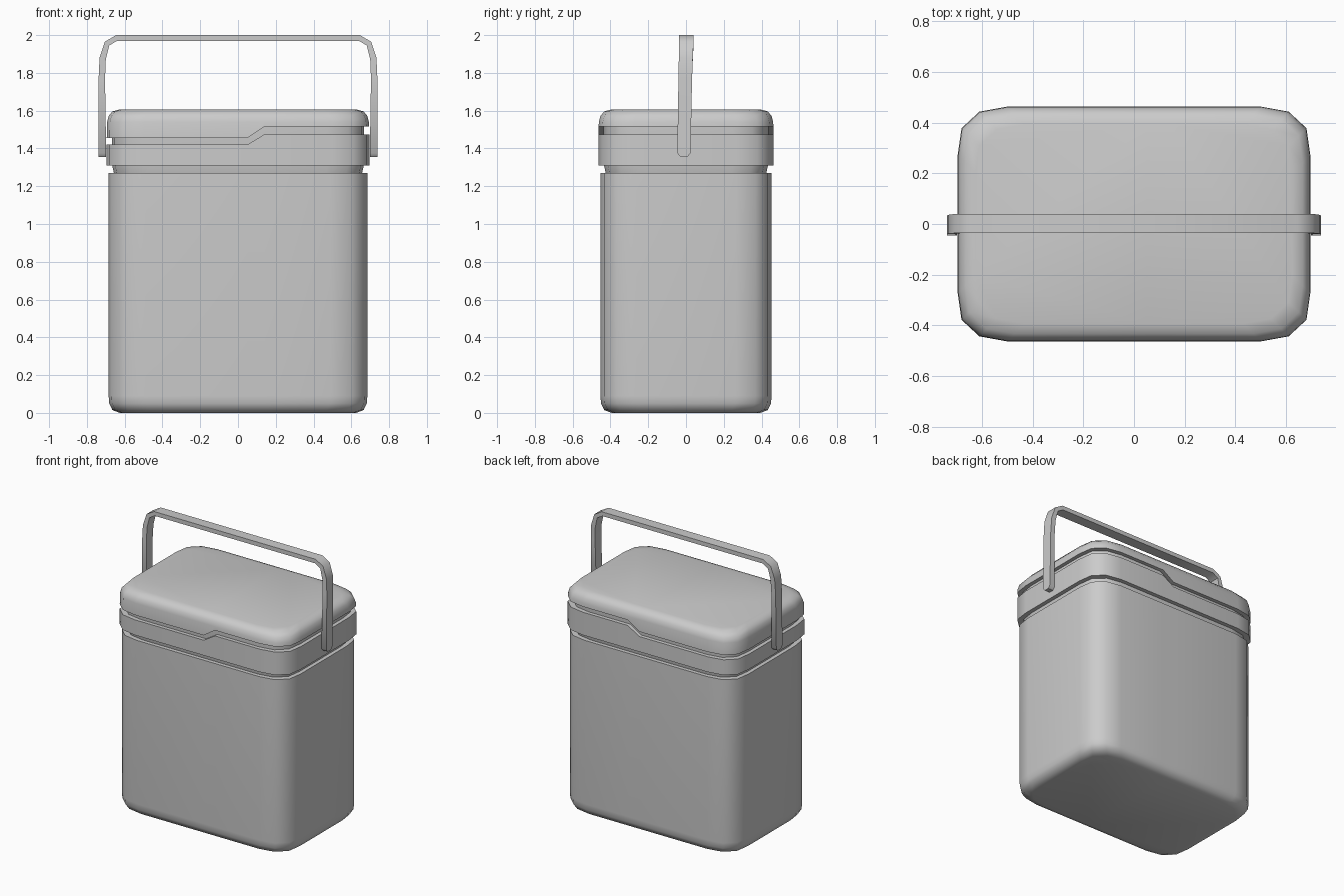
import bpy, bmesh, math

cube = bpy.data.objects.get("Cube")
if cube:
    bpy.data.objects.remove(cube, do_unlink=True)

GREY = (0.6, 0.6, 0.6, 1)
mat = bpy.data.materials.new("plain grey")
mat.use_nodes = True
mat.diffuse_color = GREY
mat.node_tree.nodes["Principled BSDF"].inputs["Base Color"].default_value = GREY

HX, HY = 0.695, 0.463            # half size of the collar
STEP_A, STEP_B = 0.05, 0.14      # where the seam climbs
CORNER = [(0, 0.19), (0.015, 0.085), (0.085, 0.02), (0.195, 0)]


def loft(name, rings):
    """Skin a list of closed rings and cap both ends."""
    bm = bmesh.new()
    loops = [[bm.verts.new(p) for p in ring] for ring in rings]
    n = len(loops[0])
    for a, b in zip(loops, loops[1:]):
        for i in range(n):
            j = (i + 1) % n
            bm.faces.new((a[i], a[j], b[j], b[i]))
    bm.faces.new(loops[0][::-1])
    bm.faces.new(loops[-1])
    bmesh.ops.recalc_face_normals(bm, faces=bm.faces)
    mesh = bpy.data.meshes.new(name)
    bm.to_mesh(mesh)
    bm.free()
    mesh.materials.append(mat)
    obj = bpy.data.objects.new(name, mesh)
    bpy.context.collection.objects.link(obj)
    bpy.ops.object.select_all(action='DESELECT')
    obj.select_set(True)
    bpy.context.view_layer.objects.active = obj
    bpy.ops.object.shade_smooth_by_angle(angle=math.radians(44))
    return obj


def outline(inset, z, climb=0):
    """Rounded rectangle; its right part is raised by climb."""
    hx, hy = HX - inset, HY - inset
    corner = [(hx - dx, hy - dy) for dx, dy in CORNER]
    back = corner + [(STEP_B, hy), (STEP_A, hy)] + [(-x, y) for x, y in corner[::-1]]
    pts = back + [(x, -y) for x, y in back[::-1]]
    return [(x, y, z + climb * min(max((x - STEP_A) / (STEP_B - STEP_A), 0), 1))
            for x, y in pts]


def box_part(name, profile):
    return loft(name, [outline(*row) for row in profile])


# Tub, recessed core, collar and lid: rows of inset, height, seam climb
box_part("body", [(0.07, 0), (0.03, 0.015), (0.013, 0.05), (0.01, 0.09),
                  (0.01, 1.27)])
box_part("recessed_core", [(0.04, 1.26), (0.027, 1.32), (0.027, 1.55)])
box_part("collar", [(0.03, 1.31), (0, 1.31), (0, 1.42, 0.055), (0.03, 1.42, 0.055)])
box_part("lid", [(0.03, 1.455, 0.06), (0, 1.455, 0.06), (0.002, 1.54),
                 (0.01, 1.572), (0.03, 1.596), (0.07, 1.607)])

# Carry handle: outer x, outer z, inner x, inner z, y centre, half width
SIDE = [(0.738, 1.355, 0.698, 1.355, -0.011, 0.018),
        (0.738, 1.375, 0.698, 1.375, -0.011, 0.035),
        (0.738, 1.77, 0.704, 1.77, -0.004, 0.036),
        (0.733, 1.88, 0.7, 1.87, -0.001, 0.037),
        (0.705, 1.965, 0.682, 1.945, 0.002, 0.038),
        (0.645, 2.0, 0.64, 1.97, 0.002, 0.038)]
stations = [(1, s) for s in SIDE] + [(-1, s) for s in SIDE[::-1]]
loft("handle", [[(k * ox, c - w, oz), (k * ox, c + w, oz),
                 (k * ix, c + w, iz), (k * ix, c - w, iz)]
                for k, (ox, oz, ix, iz, c, w) in stations])
